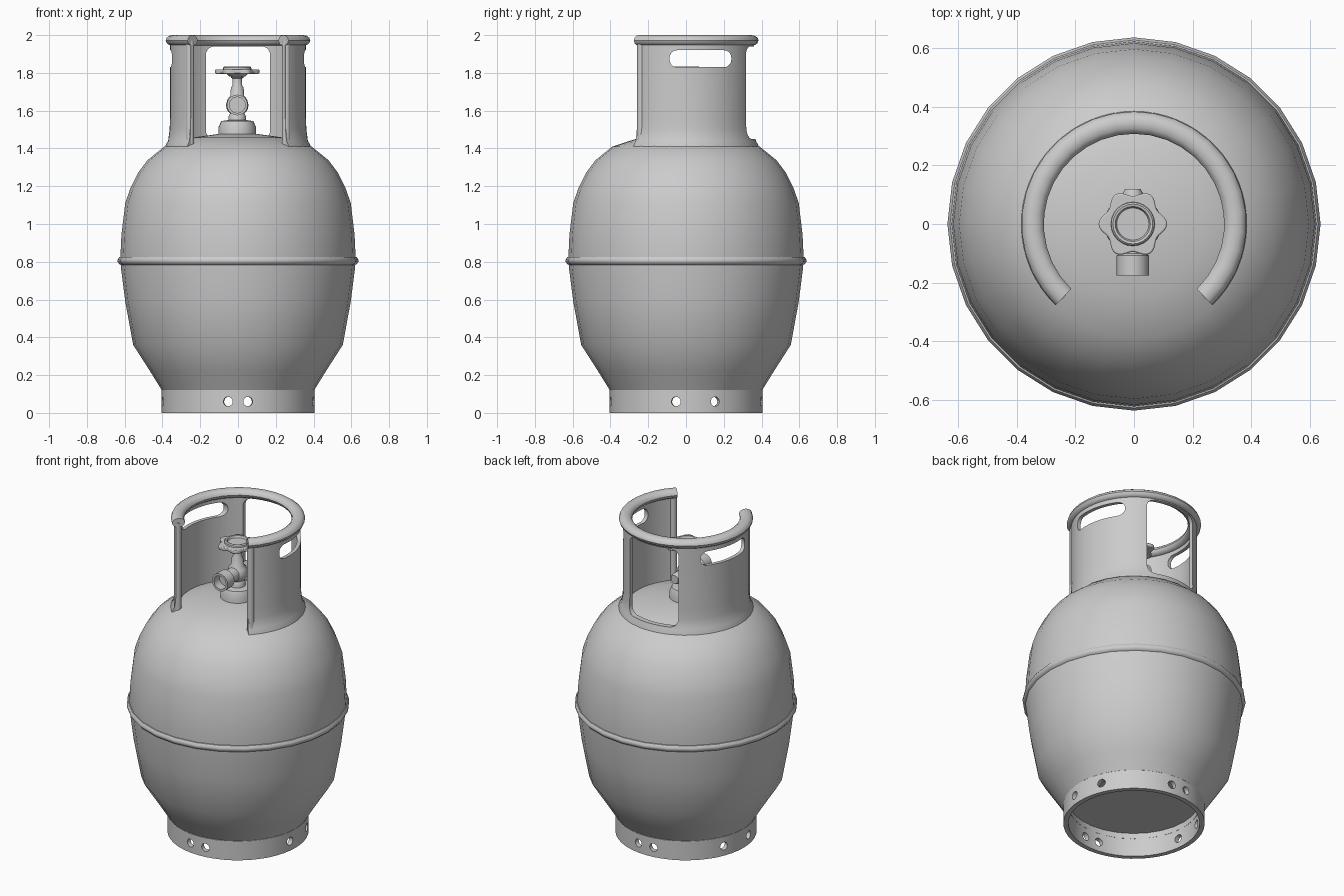
import bpy, bmesh
from math import sin, cos, pi, radians
from mathutils import Matrix, Vector

if "Cube" in bpy.data.objects:
    bpy.data.objects.remove(bpy.data.objects["Cube"])


def make(name, bm, matrix=None):
    bmesh.ops.remove_doubles(bm, verts=bm.verts, dist=1e-5)
    bmesh.ops.recalc_face_normals(bm, faces=bm.faces)
    if matrix:
        bm.transform(matrix)
    me = bpy.data.meshes.new(name)
    bm.to_mesh(me)
    bm.free()
    ob = bpy.data.objects.new(name, me)
    bpy.context.collection.objects.link(ob)
    return ob


def lathe(name, profile, seg=32, loop=False, arc=None, matrix=None):
    """Turn (r, z) points about z; loop closes the profile, arc=(start, end) degrees."""
    bm = bmesh.new()
    a0, a1 = arc or (0, 360)
    rings = []
    for i in range(seg + 1 if arc else seg):
        a = radians(a0 + (a1 - a0) * i / seg)
        rings.append([bm.verts.new((r * cos(a), r * sin(a), z)) for r, z in profile])
    n = len(profile)
    for i in range(seg):
        p, q = rings[i], rings[(i + 1) % len(rings)]
        for j in range(n if loop else n - 1):
            k = (j + 1) % n
            if profile[j][0] == 0 and profile[k][0] == 0:
                continue
            bm.faces.new((p[j], q[j], q[k], p[k]))
    if arc:
        bm.faces.new(rings[0])
        bm.faces.new(rings[-1])
    return make(name, bm, matrix)


def prism(name, outline, depth0, depth1, matrix=None):
    """Extrude a 2D outline along z."""
    bm = bmesh.new()
    lo = [bm.verts.new((x, y, depth0)) for x, y in outline]
    hi = [bm.verts.new((x, y, depth1)) for x, y in outline]
    n = len(outline)
    for i in range(n):
        bm.faces.new((lo[i], lo[(i + 1) % n], hi[(i + 1) % n], hi[i]))
    bm.faces.new(lo)
    bm.faces.new(hi)
    return make(name, bm, matrix)


def rounded_rect(x0, x1, y0, y1, r, steps=5):
    corners = [(x1 - r, y1 - r), (x0 + r, y1 - r), (x0 + r, y0 + r), (x1 - r, y0 + r)]
    return [(cx + r * cos(pi / 2 * (q + s / steps)), cy + r * sin(pi / 2 * (q + s / steps)))
            for q, (cx, cy) in enumerate(corners) for s in range(steps + 1)]


def cut(ob, cutters):
    for c in cutters:
        c.hide_render = True
        m = ob.modifiers.new("cut", 'BOOLEAN')
        m.operation = 'DIFFERENCE'
        m.solver = 'EXACT'
        m.object = c
        bpy.context.view_layer.objects.active = ob
        bpy.ops.object.modifier_apply(modifier=m.name)
        bpy.data.objects.remove(c)


def circle(r, n=16):
    return [(r * cos(2 * pi * i / n), r * sin(2 * pi * i / n)) for i in range(n)]


# columns are the images of local x, y, z
ALONG_X = Matrix(((0, 0, 1), (1, 0, 0), (0, 1, 0))).to_4x4()
ALONG_Y = Matrix(((-1, 0, 0), (0, 0, 1), (0, 1, 0))).to_4x4()

# tank body and weld rib
lathe("tank_body", [(0, .15), (.375, .15), (.375, .115), (.402, .118), (.465, .22), (.555, .36),
                    (.597, .59), (.62, .77), (.623, .82), (.617, .945), (.597, 1.11), (.57, 1.19),
                    (.53, 1.27), (.48, 1.337), (.39, 1.41), (.245, 1.457), (.1, 1.477), (0, 1.48)], 28)
lathe("weld_rib", [(.61, .78), (.628, .787), (.637, .8), (.637, .812), (.628, .825), (.61, .828)],
      28, loop=True)

# foot ring with vent holes
foot = lathe("foot_ring", [(.375, 0), (.404, 0), (.404, .12), (.375, .155)], 48, loop=True)
cut(foot, [prism("hole_cutter", circle(.025), .33, .45,
                 Matrix.Translation((0, 0, .06)) @ Matrix.Rotation(radians(a), 4, 'Z') @ ALONG_X)
           for a in (-97.5, -82.5, -7.5, 22.5, 82.5, 97.5, 157.5, 187.5)])

# collar wall with rear window and two hand slots
ARC = (-46, 226)
collar = lathe("collar_wall", [(.338, 1.38), (.385, 1.38), (.385, 1.415), (.37, 1.44), (.362, 1.5),
                               (.36, 1.56), (.36, 1.97), (.338, 1.97)], 48, loop=True, arc=ARC)
cut(collar, [
    prism("window_cutter", rounded_rect(-.17, .17, 1.45, 1.94, .045), .2, .5, ALONG_Y),
    prism("slot_cutter", rounded_rect(-.087, .24, 1.83, 1.92, .04), -.6, .6, ALONG_X)])

# rolled top rim and rolled front edges
lathe("collar_rim", [(.346 + .038 * cos(2 * pi * i / 12), 1.972 + .028 * sin(2 * pi * i / 12))
                     for i in range(12)], 26, loop=True, arc=ARC)
for side, a in (("right", -43), ("left", 223)):
    prism("collar_edge_" + side, circle(.022, 12), 1.4, 1.97,
          Matrix.Translation((.348 * cos(radians(a)), .348 * sin(radians(a)), 0)))

# valve: boss, stem, outlet and rear plug
VX = -.004
at = lambda z: Matrix.Translation((VX, 0, z))
lathe("valve_boss", [(0, 1.46), (.098, 1.46), (.098, 1.515), (.085, 1.545), (.05, 1.55), (0, 1.55)],
      24, matrix=at(0))
lathe("valve_stem", [(0, 1.54), (.046, 1.54), (.046, 1.57), (.038, 1.585), (.055, 1.605), (.06, 1.63),
                     (.052, 1.66), (.036, 1.68), (.034, 1.72), (.026, 1.735), (.024, 1.77),
                     (.034, 1.775), (.034, 1.80), (0, 1.80)], 20, matrix=at(0))
lathe("valve_outlet", [(0, 0), (.042, 0), (.042, .1), (.055, .108), (.055, .175), (.042, .175),
                       (.042, .12), (0, .12)], 20, matrix=at(1.63) @ Matrix.Rotation(pi / 2, 4, 'X'))
lathe("valve_plug", [(0, 0), (.034, 0), (.034, .105), (.026, .12), (0, .12)], 16,
      matrix=at(1.63) @ Matrix.Rotation(-pi / 2, 4, 'X'))

# six-lobed handwheel with raised ring
star = []
for i in range(60):
    t = 2 * pi * i / 60
    r = .106 + .011 * cos(6 * t)
    star.append((r * cos(t), r * sin(t)))
wheel = prism("handwheel", star, 1.795, 1.818, at(0))
bev = wheel.modifiers.new("soft_edge", 'BEVEL')
bev.width = .005
bev.segments = 2
bev.limit_method = 'ANGLE'
lathe("handwheel_ring", [(0, 1.81), (.076, 1.81), (.074, 1.828), (.068, 1.834), (.06, 1.832),
                         (.055, 1.82), (0, 1.82)], 24, matrix=at(0))
lathe("handwheel_hub", [(0, 1.78), (.04, 1.78), (.06, 1.797), (0, 1.797)], 24, matrix=at(0))

# smooth shading with sharp edges kept
for ob in bpy.context.scene.objects:
    ob.select_set(True)
    bpy.context.view_layer.objects.active = ob
bpy.ops.object.shade_smooth_by_angle(angle=radians(38))
